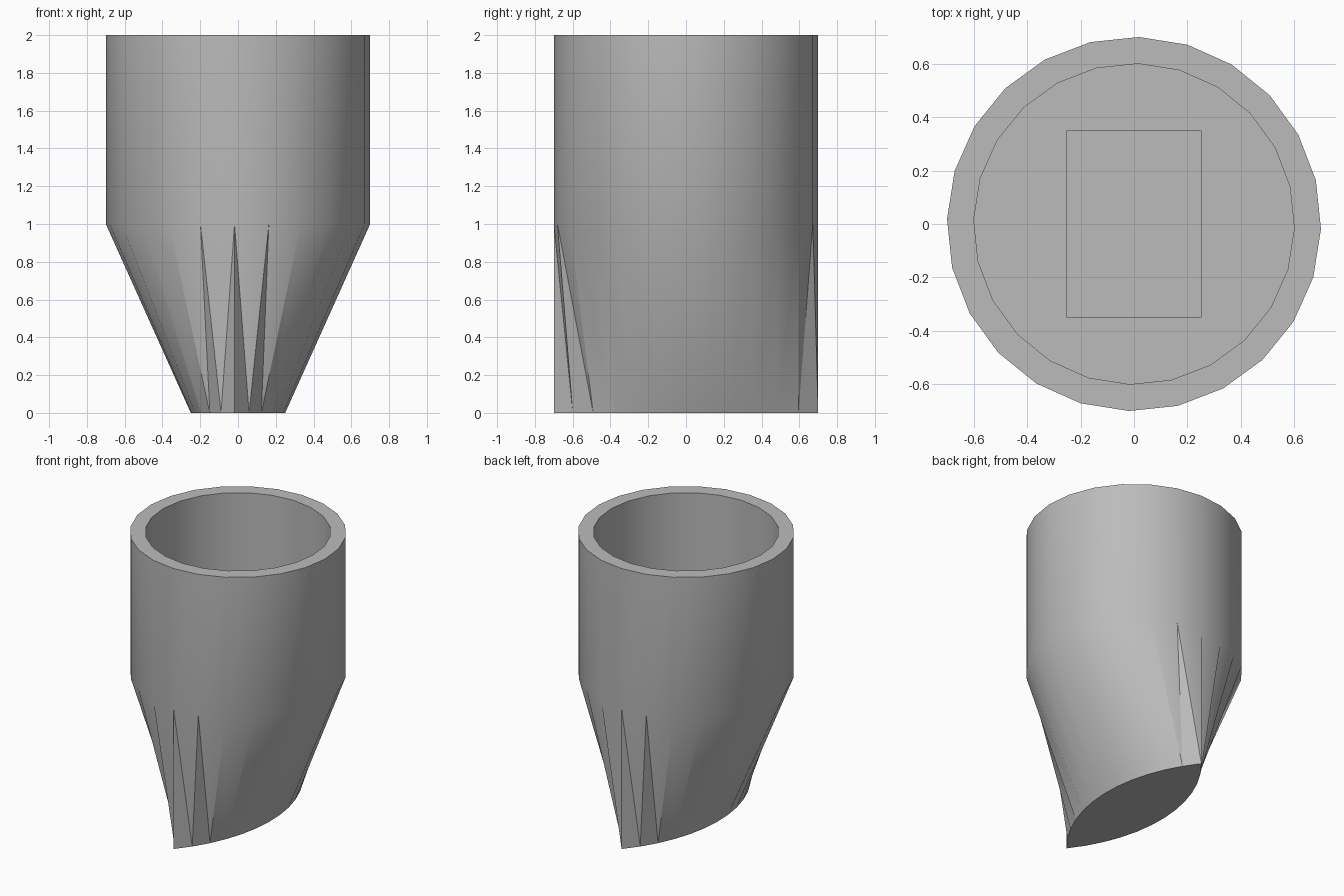
import bpy
import bmesh
from math import sin, cos, asin, pi, radians
from mathutils import Matrix, Vector

cube = bpy.data.objects.get("Cube")
if cube:
    bpy.data.objects.remove(cube)

N = 24                      # sides around
HALF = N // 2
R, R_IN = 0.7, 0.6          # outer and bore radius
LENS = 0.25                 # half width of the lens foot
Z_MID, Z_TOP, Z_POCKET = 1.0, 2.0, 0.5
TURN = Matrix.Rotation(radians(-1.5), 4, "Z")

grey = bpy.data.materials.new("plain_grey")
grey.use_nodes = True
colour = (0.5, 0.5, 0.5, 1)
grey.diffuse_color = colour
grey.node_tree.nodes["Principled BSDF"].inputs["Base Color"].default_value = colour

bm = bmesh.new()


def ring(points, z, turn=True):
    m = TURN if turn else Matrix()
    return [bm.verts.new(m @ Vector((x, y, z))) for x, y in points]


def bridge(low, high):
    n = len(low)
    for i in range(n):
        j = (i + 1) % n
        bm.faces.new((low[i], low[j], high[j], high[i]))


def circle(r):
    # starts at the front and runs anticlockwise
    return [(r * sin(2 * pi * k / N), -r * cos(2 * pi * k / N)) for k in range(N)]


def lens():
    # two arcs meeting in sharp tips at front and back
    rad = (R * R + LENS * LENS) / (2 * LENS)
    half = asin(R / rad)
    side = []
    for k in range(HALF):
        a = half * (2 * k / HALF - 1)
        side.append((rad * cos(a) - (rad - LENS), rad * sin(a)))
    return side + [(-x, -y) for x, y in side]


# Outer shell: lens foot, round shoulder and rim
foot = ring(lens(), 0)
shoulder = ring(circle(R), Z_MID)
rim = ring(circle(R), Z_TOP)
bm.faces.new(foot[::-1])
for i in range(N):
    j = (i + 1) % N
    t0, t1, b0, b1 = shoulder[i], shoulder[j], foot[i], foot[j]
    if i < HALF + HALF // 2:
        bm.faces.new((t0, b0, b1))
        bm.faces.new((t0, b1, t1))
    else:
        bm.faces.new((t1, b0, b1))
        bm.faces.new((t1, t0, b0))
bridge(shoulder, rim)

# Round bore
bore_top = ring(circle(R_IN), Z_TOP)
bore_floor = ring(circle(R_IN), Z_MID)
bridge(rim, bore_top)
bridge(bore_top, bore_floor)

# Rectangular pocket in the bore floor
rect = [(0.25, -0.35), (0.25, 0.35), (-0.25, 0.35), (-0.25, -0.35)]
mouth = ring(rect, Z_MID, False)
base = ring(rect, Z_POCKET, False)
bridge(mouth, base)
bm.faces.new(base)
quarter = N // 4
for c in range(4):
    start = c * quarter
    arc = [bore_floor[(start + k) % N] for k in range(quarter + 1)]
    for a, b in zip(arc, arc[1:]):
        bm.faces.new((a, b, mouth[c]))
    bm.faces.new((arc[-1], mouth[(c + 1) % 4], mouth[c]))

bmesh.ops.recalc_face_normals(bm, faces=bm.faces)
mesh = bpy.data.meshes.new("nozzle_body")
bm.to_mesh(mesh)
bm.free()
mesh.materials.append(grey)
body = bpy.data.objects.new("nozzle_body", mesh)
bpy.context.collection.objects.link(body)

bpy.ops.object.select_all(action="DESELECT")
body.select_set(True)
bpy.context.view_layer.objects.active = body
bpy.ops.object.shade_smooth_by_angle(angle=radians(30))
